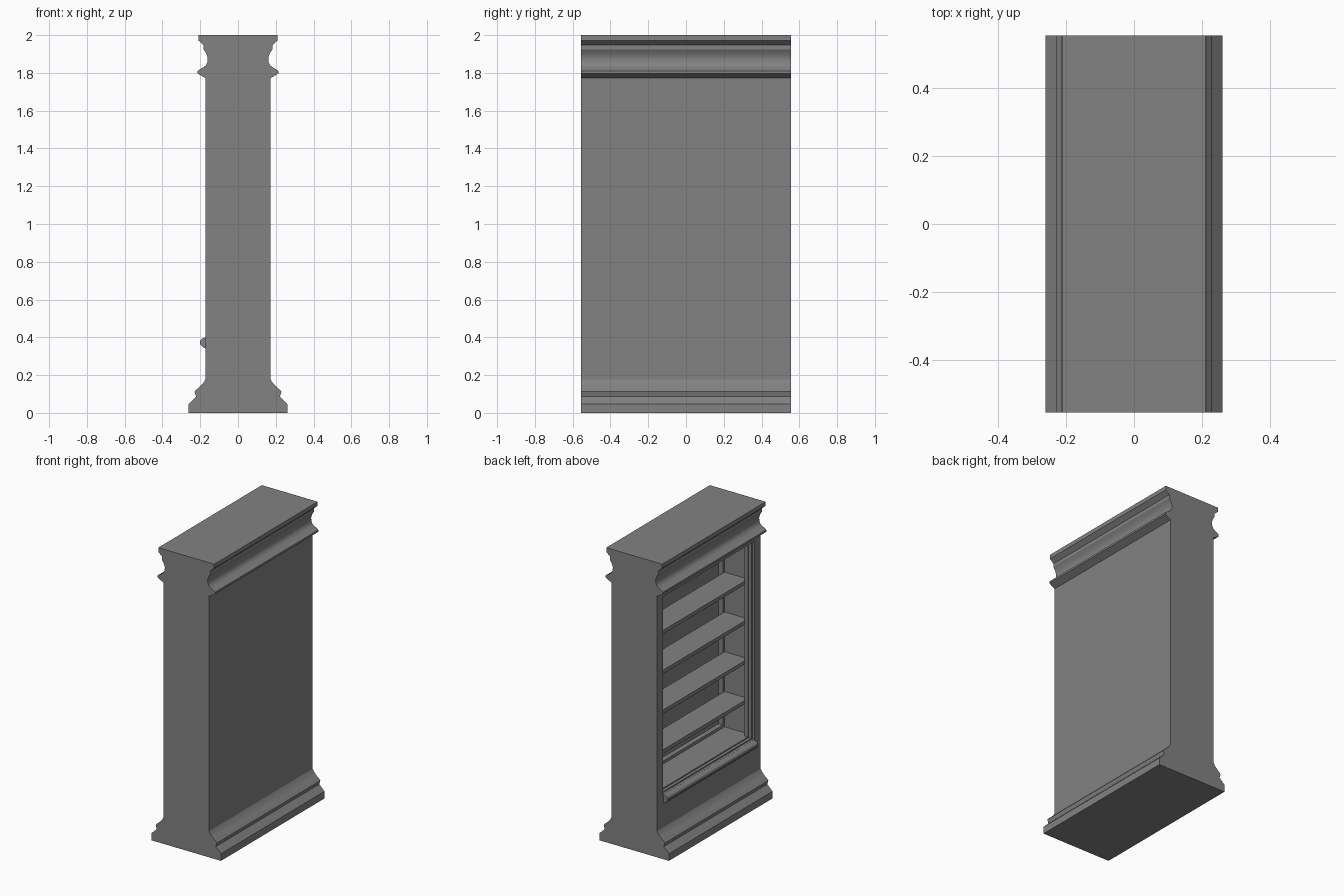
import bpy
import bmesh
import math

if "Cube" in bpy.data.objects:
    bpy.data.objects.remove(bpy.data.objects["Cube"])

HALF_LENGTH = 0.555

grey = bpy.data.materials.new("plain_grey")
grey.use_nodes = True
colour = (0.225, 0.225, 0.225, 1)
grey.diffuse_color = colour
grey.node_tree.nodes["Principled BSDF"].inputs["Base Color"].default_value = colour


def prism(name, profile, half):
    """Extrude an (x, z) outline along y."""
    bm = bmesh.new()
    face = bm.faces.new([bm.verts.new((x, -half, z)) for x, z in profile])
    grown = bmesh.ops.extrude_face_region(bm, geom=[face])["geom"]
    verts = [v for v in grown if isinstance(v, bmesh.types.BMVert)]
    bmesh.ops.translate(bm, verts=verts, vec=(0, 2 * half, 0))
    bmesh.ops.recalc_face_normals(bm, faces=bm.faces)
    mesh = bpy.data.meshes.new(name)
    bm.to_mesh(mesh)
    bm.free()
    mesh.materials.append(grey)
    obj = bpy.data.objects.new(name, mesh)
    bpy.context.collection.objects.link(obj)
    return obj


def box(name, x0, x1, z0, z1, half):
    return prism(name, [(x0, z0), (x1, z0), (x1, z1), (x0, z1)], half)


def smooth(obj):
    bpy.ops.object.select_all(action="DESELECT")
    obj.select_set(True)
    bpy.context.view_layer.objects.active = obj
    bpy.ops.object.shade_smooth_by_angle(angle=math.radians(30))


# Carcass: plinth, plain body and cornice in one mirrored outline
side = [(0.261, 0), (0.261, 0.048), (0.222, 0.086), (0.23, 0.112), (0.222, 0.122),
        (0.203, 0.138), (0.185, 0.156), (0.172, 0.178), (0.172, 1.772),
        (0.215, 1.797), (0.215, 1.81), (0.20, 1.82), (0.183, 1.83),
        (0.17, 1.84), (0.162, 1.857), (0.161, 1.88), (0.168, 1.903),
        (0.182, 1.925), (0.182, 1.947), (0.21, 1.972), (0.21, 2)]
carcass = prism("carcass", side + [(-x, z) for x, z in reversed(side)], HALF_LENGTH)

# Stepped front frame, wider cavity behind it, sunk back panel:
# front, back, bottom, top, half width
recesses = [(-0.3, -0.155, 0.40, 1.745, 0.49), (-0.3, -0.135, 0.408, 1.735, 0.48),
            (-0.3, -0.10, 0.416, 1.725, 0.47), (-0.11, 0.067, 0.415, 1.74, 0.51),
            (0.05, 0.10, 0.435, 1.72, 0.49)]
bpy.context.view_layer.objects.active = carcass
for front, back, bottom, top, half in recesses:
    cutter = box("recess_cutter", front, back, bottom, top, half)
    cutter.hide_render = True
    cut = carcass.modifiers.new("recess", "BOOLEAN")
    cut.operation = "DIFFERENCE"
    cut.solver = "EXACT"
    cut.object = cutter
    bpy.ops.object.modifier_apply(modifier=cut.name)
    bpy.data.objects.remove(cutter)
smooth(carcass)

# Shelves
for i in range(4):
    top = 0.655 + 0.27 * i
    box(f"shelf_{i + 1}", -0.109, 0.068, top - 0.025, top, 0.511)

# Rounded sill below the opening
sill = prism("sill_moulding", [(-0.17, 0.34), (-0.185, 0.347), (-0.198, 0.36),
                               (-0.202, 0.372), (-0.198, 0.385), (-0.187, 0.395),
                               (-0.17, 0.40)], 0.485)
smooth(sill)
